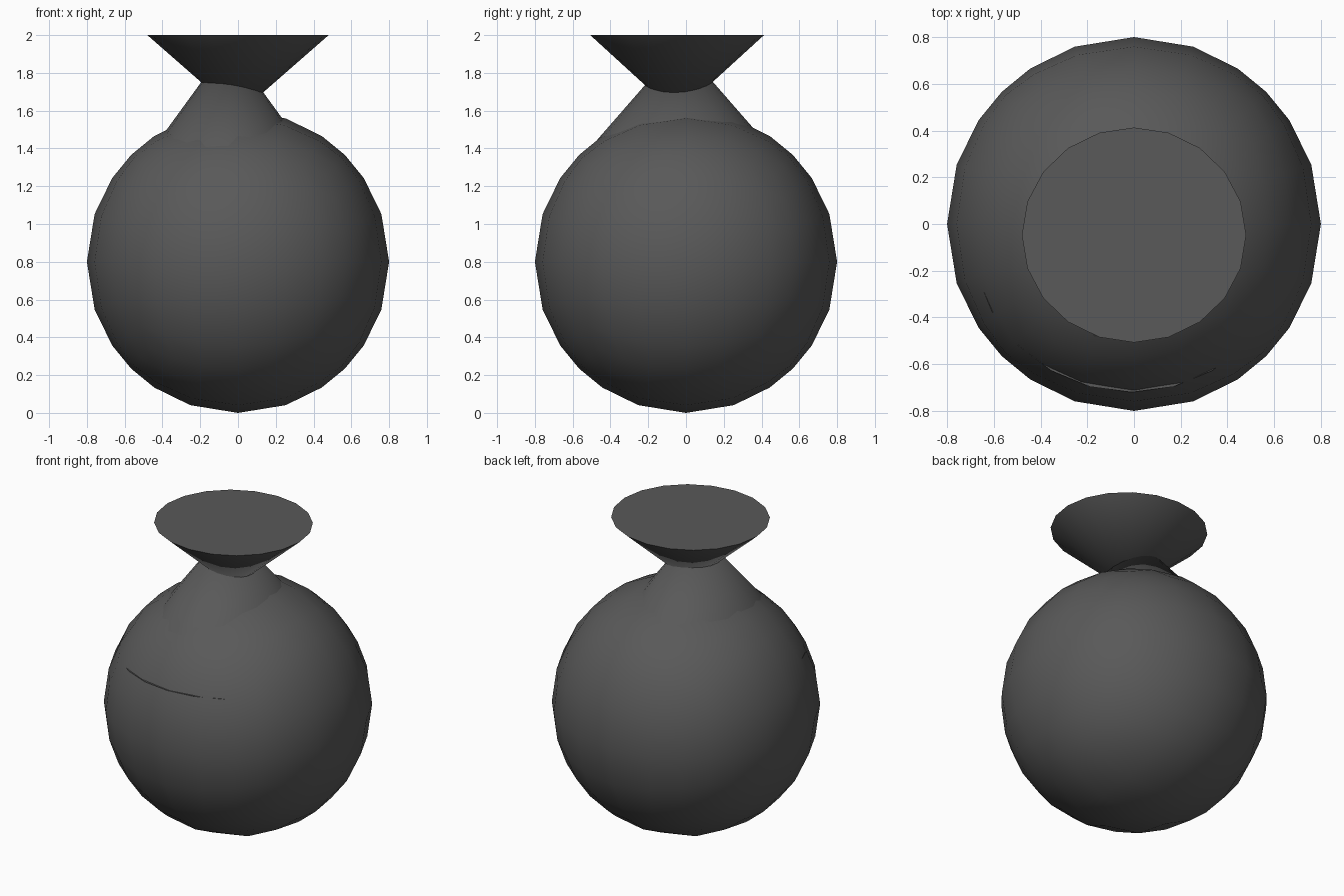
import bpy, bmesh, math
from mathutils import Vector

if "Cube" in bpy.data.objects:
    bpy.data.objects.remove(bpy.data.objects["Cube"])

# One dark glass-like grey for the whole flask
grey = bpy.data.materials.new("dark grey")
grey.diffuse_color = (0.1, 0.1, 0.1, 1.0)
grey.use_nodes = True
grey.node_tree.nodes["Principled BSDF"].inputs["Base Color"].default_value = grey.diffuse_color


def finish(bm, name, angle):
    bmesh.ops.recalc_face_normals(bm, faces=bm.faces)
    mesh = bpy.data.meshes.new(name)
    bm.to_mesh(mesh)
    bm.free()
    ob = bpy.data.objects.new(name, mesh)
    bpy.context.collection.objects.link(ob)
    mesh.materials.append(grey)
    bpy.ops.object.select_all(action='DESELECT')
    ob.select_set(True)
    bpy.context.view_layer.objects.active = ob
    bpy.ops.object.shade_smooth_by_angle(angle=math.radians(angle))
    return ob


def cone(name, apex, base_z, rx, ry, sides=20):
    """Cone with an elliptical base; it may point up or down."""
    bm = bmesh.new()
    tip = bm.verts.new(apex)
    ring = []
    for i in range(sides):
        a = 2 * math.pi * i / sides
        ring.append(bm.verts.new((apex[0] + rx * math.cos(a),
                                  apex[1] + ry * math.sin(a), base_z)))
    for i in range(sides):
        bm.faces.new((ring[i], ring[(i + 1) % sides], tip))
    bm.faces.new(ring)
    return finish(bm, name, 35)


# Round body: a gridded cube pushed out to a sphere
bm = bmesh.new()
bmesh.ops.create_cube(bm, size=2)
bmesh.ops.subdivide_edges(bm, edges=bm.edges[:], cuts=5, use_grid_fill=True)
for v in bm.verts:
    v.co = v.co.normalized() * 0.8 + Vector((0, 0, 0.8))
finish(bm, "round_body", 50)

# Neck rising from the body, and the flared mouth above it
cone("neck", (-0.05, -0.03, 1.95), 1.40, 0.40, 0.48)
cone("flared_mouth", (0.0, -0.047, 1.58), 2.0, 0.48, 0.46)

# Liquid level, just touching the front of the body
bm = bmesh.new()
bmesh.ops.create_circle(bm, cap_ends=True, segments=24, radius=0.69)
bmesh.ops.translate(bm, verts=bm.verts, vec=(-0.01, -0.03, 1.15))
finish(bm, "liquid_surface", 30)
